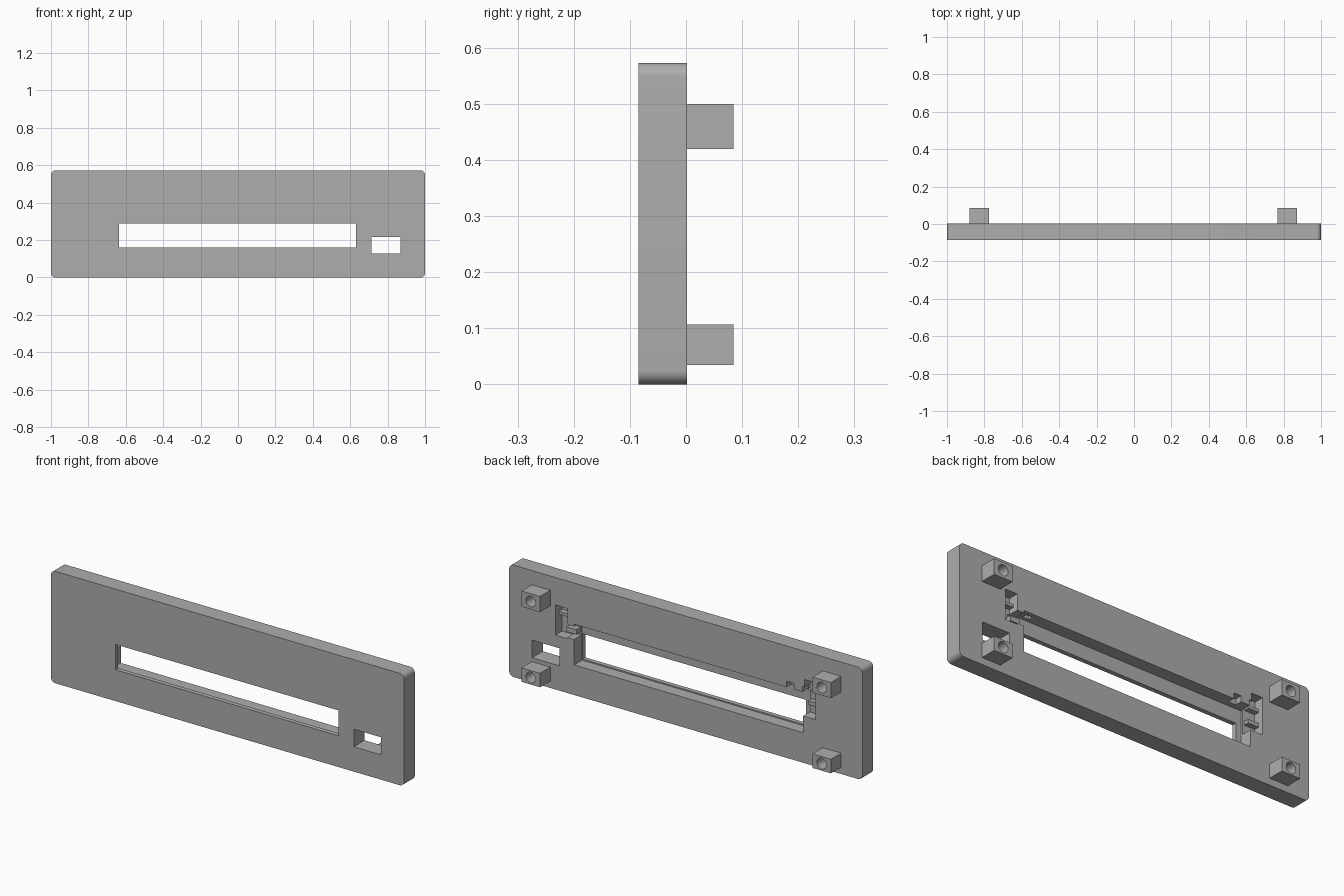
import bpy, bmesh, math
from mathutils import Matrix

default = bpy.data.objects.get("Cube")
if default:
    bpy.data.objects.remove(default, do_unlink=True)

grey = bpy.data.materials.new("plain grey")
grey.use_nodes = True
colour = (0.42, 0.42, 0.42, 1)
grey.diffuse_color = colour
grey.node_tree.nodes["Principled BSDF"].inputs["Base Color"].default_value = colour

FRONT, BACK = -0.085, 0.002      # plate faces
LIP = -0.062                     # inner side of the thin front wall
OUT = 0.03                       # where cutters leave the back face


def finish(name, bm):
    mesh = bpy.data.meshes.new(name)
    bm.to_mesh(mesh)
    bm.free()
    mesh.materials.append(grey)
    obj = bpy.data.objects.new(name, mesh)
    bpy.context.collection.objects.link(obj)
    return obj


def box(name, x, y, z, radius=0):
    """Box from ranges; radius rounds the edges running front to back."""
    bm = bmesh.new()
    bmesh.ops.create_cube(bm, size=1)
    for v in bm.verts:
        v.co = [r[0] if c < 0 else r[1] for c, r in zip(v.co, (x, y, z))]
    if radius:
        edges = [e for e in bm.edges
                 if abs(e.verts[0].co.y - e.verts[1].co.y) > 0.01]
        bmesh.ops.bevel(bm, geom=edges, offset=radius, segments=8,
                        profile=0.5, affect='EDGES')
    return finish(name, bm)


def drill(x, y, z, radius):
    """Round cutter running front to back."""
    bm = bmesh.new()
    bmesh.ops.create_cone(bm, cap_ends=True, segments=32, radius1=radius,
                          radius2=radius, depth=y[1] - y[0])
    bm.transform(Matrix.Translation((x, sum(y) / 2, z))
                 @ Matrix.Rotation(math.pi / 2, 4, 'X'))
    return finish("drill", bm)


def cut(target, cutter):
    mod = target.modifiers.new("cut", 'BOOLEAN')
    mod.operation, mod.solver, mod.object = 'DIFFERENCE', 'EXACT', cutter
    cutter.hide_render = True
    with bpy.context.temp_override(object=target, active_object=target):
        bpy.ops.object.modifier_apply(modifier=mod.name)
    bpy.data.objects.remove(cutter, do_unlink=True)


def smooth(obj):
    bpy.ops.object.select_all(action='DESELECT')
    obj.select_set(True)
    bpy.context.view_layer.objects.active = obj
    bpy.ops.object.shade_smooth_by_angle(angle=math.radians(30))


# Plate with rounded corners
plate = box("face_plate", (-1, 1), (FRONT, BACK), (0, 0.573), 0.025)

# Openings and rear pockets
cuts = [
    ((-0.635, 0.63), (-0.12, OUT), (0.16, 0.29)),       # display window
    ((0.715, 0.87), (-0.12, OUT), (0.127, 0.217)),      # small window
    ((-0.665, 0.632), (LIP, OUT), (0.154, 0.362)),      # main pocket
    ((0.67, 0.738), (LIP + 0.01, OUT), (0.278, 0.432)),  # left groove
    ((0.62, 0.68), (LIP + 0.005, OUT), (0.284, 0.35)),  # left link
    ((-0.735, -0.66), (LIP + 0.01, OUT), (0.24, 0.39)),  # right groove
    ((-0.735, -0.672), (LIP + 0.012, OUT), (0.38, 0.428)),
    ((-0.612, -0.57), (-0.035, OUT), (0.35, 0.392)),    # top notch
    ((0.565, 0.6), (-0.045, -0.02), (0.35, 0.38)),      # catch slot
]
for x, y, z in cuts:
    cut(plate, box("cutter", x, y, z))
smooth(plate)

# Small ribs inside the side grooves
ribs = {
    "left_rib_upper": ((0.668, 0.74), (-0.055, -0.025), (0.375, 0.39)),
    "left_rib_lower": ((0.635, 0.69), (-0.06, -0.02), (0.3, 0.325)),
    "right_rib_upper": ((-0.737, -0.675), (-0.055, -0.025), (0.365, 0.38)),
    "right_rib_lower": ((-0.737, -0.675), (-0.055, -0.025), (0.29, 0.31)),
}
for name, (x, y, z) in ribs.items():
    box(name, x, y, z)

# Four drilled mounting posts
for side, x in (("left", (0.767, 0.872)), ("right", (-0.88, -0.775))):
    for level, z in (("lower", (0.035, 0.107)), ("upper", (0.42, 0.5))):
        post = box(f"{side}_{level}_post", x, (BACK - 0.002, 0.085), z)
        cut(post, drill(sum(x) / 2, (0.008, 0.12), sum(z) / 2, 0.027))
        smooth(post)
